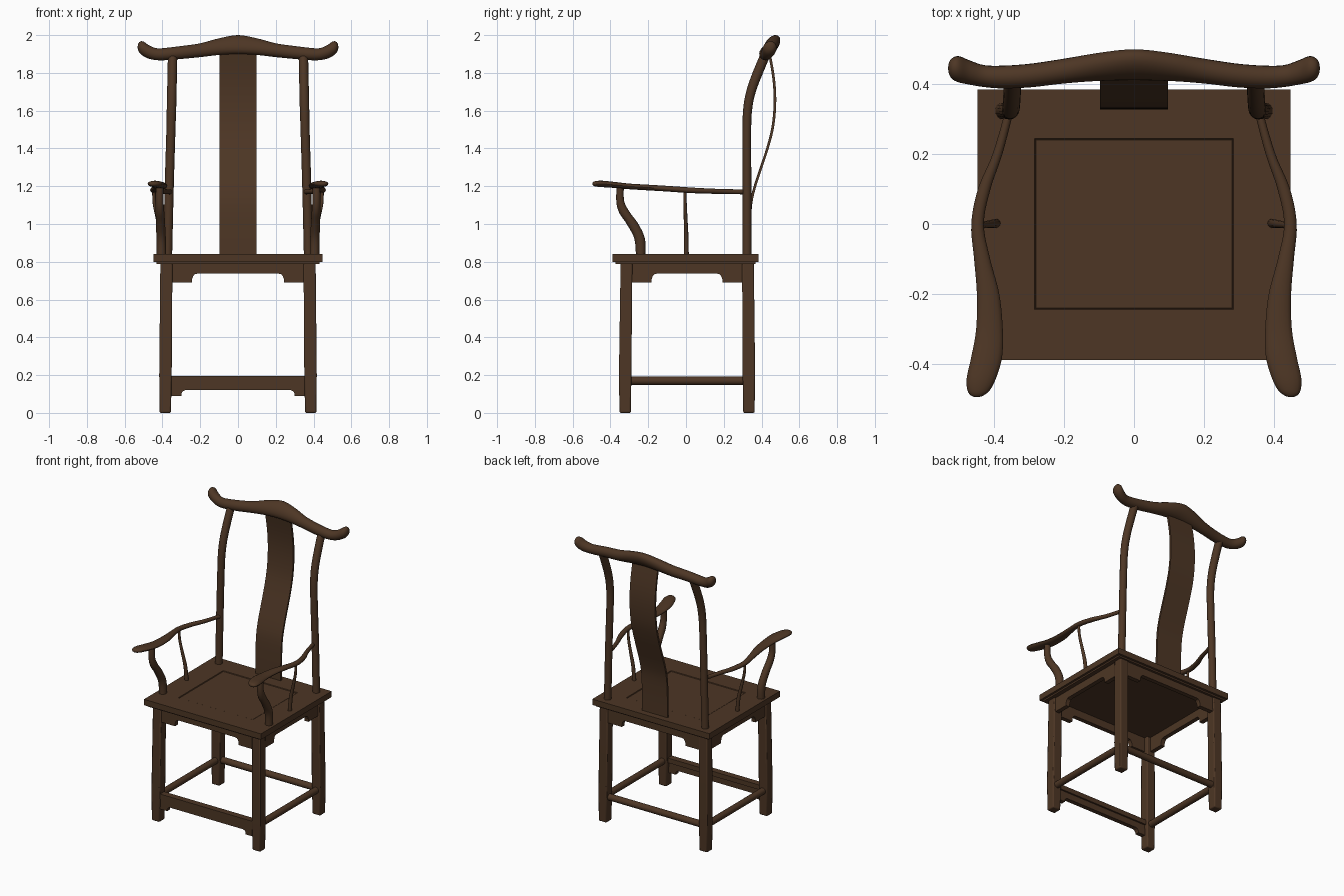
import bpy, bmesh, math
from mathutils import Vector

if "Cube" in bpy.data.objects:
    bpy.data.objects.remove(bpy.data.objects["Cube"])

wood = bpy.data.materials.new("dark brown wood")
wood.diffuse_color = (0.075, 0.037, 0.018, 1)
wood.use_nodes = True
wood.node_tree.nodes["Principled BSDF"].inputs["Base Color"].default_value = wood.diffuse_color
X, Y, Z = Vector((1, 0, 0)), Vector((0, 1, 0)), Vector((0, 0, 1))


def finish(name, bm, bevel=0.0, smooth=True):
    bmesh.ops.recalc_face_normals(bm, faces=bm.faces)
    me = bpy.data.meshes.new(name)
    bm.to_mesh(me)
    bm.free()
    me.materials.append(wood)
    ob = bpy.data.objects.new(name, me)
    bpy.context.collection.objects.link(ob)
    if bevel:
        m = ob.modifiers.new("soft edges", 'BEVEL')
        m.width, m.segments, m.limit_method = bevel, 2, 'ANGLE'
    if smooth:
        bpy.context.view_layer.objects.active = ob
        ob.select_set(True)
        bpy.ops.object.shade_smooth_by_angle(angle=math.radians(40))
        ob.select_set(False)
    return ob


def spline(rows, steps):
    """Catmull-Rom through rows of (x, y, z, half width, half depth)."""
    out = []
    for i in range(len(rows) - 1):
        a, b, c, d = (rows[max(0, min(len(rows) - 1, i + k))] for k in (-1, 0, 1, 2))
        for s in range(steps):
            t = s / steps
            out.append([0.5 * (2 * q + (r - p) * t + (2 * p - 5 * q + 4 * r - w) * t * t
                               + (3 * q - p - 3 * r + w) * t ** 3)
                        for p, q, r, w in zip(a, b, c, d)])
    return out + [list(rows[-1])]


def loft(name, rows, u=X, v=Y, sides=16, steps=5, square=False, bevel=0.0):
    bm = bmesh.new()
    if square:
        section = [(-1, -1), (1, -1), (1, 1), (-1, 1)]
    else:
        section = [(math.cos(2 * math.pi * k / sides), math.sin(2 * math.pi * k / sides))
                   for k in range(sides)]
    rings = []
    for x, y, z, a, b in spline(rows, steps):
        c = Vector((x, y, z))
        rings.append([bm.verts.new(c + u * (a * p) + v * (b * q)) for p, q in section])
    n = len(section)
    for r0, r1 in zip(rings, rings[1:]):
        for k in range(n):
            bm.faces.new((r0[k], r0[(k + 1) % n], r1[(k + 1) % n], r1[k]))
    bm.faces.new(rings[0])
    bm.faces.new(rings[-1])
    return finish(name, bm, bevel)


def board(name, half, centre, axis, thick):
    """Symmetric cut-out board from half a profile of (along, z)."""
    across = Y if axis == X else X
    profile = half + [(-a, z) for a, z in reversed(half)]
    bm = bmesh.new()
    base = Vector(centre) - across * thick / 2
    f = bm.faces.new([bm.verts.new(base + axis * a + Z * z) for a, z in profile])
    ext = bmesh.ops.extrude_face_region(bm, geom=[f])
    verts = [g for g in ext["geom"] if isinstance(g, bmesh.types.BMVert)]
    bmesh.ops.translate(bm, verts=verts, vec=across * thick)
    return finish(name, bm, smooth=False)


def box(bm, size, centre):
    vs = bmesh.ops.create_cube(bm, size=1)["verts"]
    for v in vs:
        v.co = Vector(v.co[i] * size[i] + centre[i] for i in range(3))
    return vs


# Seat frame with a grooved centre panel
bm = bmesh.new()
box(bm, (0.894, 0.772, 0.04), (0, -0.002, 0.82))
bm.faces.ensure_lookup_table()
top = max(bm.faces, key=lambda f: f.calc_center_median().z)
bmesh.ops.inset_region(bm, faces=[top], thickness=0.15)
for v in top.verts:
    v.co.x = math.copysign(0.285, v.co.x)
    v.co.y = math.copysign(0.245, v.co.y)
bmesh.ops.inset_region(bm, faces=[top], thickness=0.004, depth=-0.006)
bmesh.ops.inset_region(bm, faces=[top], thickness=0.004, depth=0.003)
finish("seat", bm, smooth=False)
bm = bmesh.new()
box(bm, (0.865, 0.742, 0.014), (0, -0.002, 0.796))
finish("seat_lower_lip", bm, smooth=False)

# Square legs, slightly splayed
for s, side in ((-1, "left"), (1, "right")):
    for y0, y1, end in ((-0.322, -0.315, "front"), (0.333, 0.328, "back")):
        loft(f"{end}_leg_{side}", [(s * 0.385, y0, 0, 0.030, 0.030),
                                   (s * 0.384, y0, 0.2, 0.033, 0.033),
                                   (s * 0.379, y1, 0.8, 0.032, 0.031)],
             square=True, steps=1, bevel=0.007)

# Shaped aprons under the seat
def apron_half(length, c):
    return [(length, 0.795), (length, 0.69), (c, 0.69), (c, 0.708),
            (c - 0.006, 0.725), (c - 0.014, 0.734), (c - 0.028, 0.737)]

board("front_apron", apron_half(0.36, 0.243), (0, -0.325, 0), X, 0.03)
board("back_apron", apron_half(0.36, 0.243), (0, 0.338, 0), X, 0.03)
for s, side in ((-1, "left"), (1, "right")):
    board(f"side_apron_{side}", apron_half(0.31, 0.187), (s * 0.388, 0.005, 0), Y, 0.03)

# Foot rail with small brackets, and round stretchers
board("front_foot_rail", [(0.36, 0.165), (0.36, 0.09), (0.30, 0.09), (0.30, 0.103),
                          (0.293, 0.114), (0.28, 0.12)], (0, -0.33, 0), X, 0.03)
bm = bmesh.new()
box(bm, (0.72, 0.044, 0.033), (0, -0.326, 0.179))
finish("front_foot_bar", bm, smooth=False)
loft("back_stretcher", [(-0.37, 0.333, 0.17, 0.022, 0.022), (0.37, 0.333, 0.17, 0.022, 0.022)],
     u=Y, v=Z, steps=1)
for s, side in ((-1, "left"), (1, "right")):
    loft(f"side_stretcher_{side}", [(s * 0.384, -0.31, 0.17, 0.022, 0.022),
                                    (s * 0.384, 0.32, 0.17, 0.022, 0.022)], u=X, v=Z, steps=1)

for s, side in ((-1, "left"), (1, "right")):
    # Back posts bending rearward at the top
    loft(f"back_post_{side}", [(s * 0.373, 0.323, 0.82, 0.024, 0.024),
                               (s * 0.364, 0.323, 1.2, 0.024, 0.023),
                               (s * 0.355, 0.322, 1.5, 0.024, 0.023),
                               (s * 0.352, 0.328, 1.62, 0.025, 0.024),
                               (s * 0.350, 0.347, 1.71, 0.025, 0.026),
                               (s * 0.348, 0.380, 1.8, 0.025, 0.028),
                               (s * 0.346, 0.422, 1.9, 0.025, 0.028)])
    # Armrests: thin at the post, broad flat hand ends
    loft(f"armrest_{side}", [(s * 0.358, 0.315, 1.170, 0.012, 0.013),
                             (s * 0.390, 0.20, 1.172, 0.014, 0.013),
                             (s * 0.428, 0.10, 1.175, 0.018, 0.014),
                             (s * 0.447, 0.0, 1.180, 0.018, 0.015),
                             (s * 0.434, -0.10, 1.187, 0.023, 0.015),
                             (s * 0.417, -0.20, 1.193, 0.032, 0.015),
                             (s * 0.413, -0.30, 1.199, 0.038, 0.015),
                             (s * 0.421, -0.38, 1.207, 0.044, 0.016),
                             (s * 0.436, -0.44, 1.212, 0.042, 0.017),
                             (s * 0.444, -0.475, 1.213, 0.032, 0.015),
                             (s * 0.448, -0.490, 1.213, 0.018, 0.010),
                             (s * 0.449, -0.495, 1.213, 0.004, 0.003)], u=X, v=Z)
    # S-shaped front arm supports
    loft(f"front_arm_support_{side}", [(s * 0.405, -0.240, 0.82, 0.025, 0.025),
                                       (s * 0.407, -0.245, 0.92, 0.025, 0.028),
                                       (s * 0.410, -0.283, 1.0, 0.024, 0.031),
                                       (s * 0.413, -0.325, 1.06, 0.023, 0.029),
                                       (s * 0.415, -0.348, 1.12, 0.021, 0.021),
                                       (s * 0.415, -0.348, 1.2, 0.020, 0.019)])
    # Slender middle arm spindles
    loft(f"arm_spindle_{side}", [(s * 0.393, 0.002, 0.82, 0.013, 0.013),
                                 (s * 0.403, 0.001, 0.93, 0.012, 0.012),
                                 (s * 0.426, -0.002, 1.03, 0.010, 0.010),
                                 (s * 0.443, -0.005, 1.11, 0.009, 0.009),
                                 (s * 0.446, -0.006, 1.18, 0.008, 0.008)], sides=12)

# Curved back splat
splat = [(0.334, 0.82), (0.335, 0.95), (0.343, 1.1), (0.365, 1.2), (0.398, 1.3), (0.431, 1.4),
         (0.457, 1.5), (0.469, 1.6), (0.470, 1.7), (0.460, 1.8), (0.440, 1.91)]
loft("back_splat", [(0, y, z, 0.097, 0.007) for y, z in splat], square=True, steps=4)

# Yoke-shaped top rail, tilted back, with upturned round ends
half = [(0.0, 0.455, 1.950, 0.057, 0.035), (0.10, 0.449, 1.939, 0.049, 0.035),
        (0.20, 0.437, 1.920, 0.038, 0.034), (0.30, 0.424, 1.908, 0.035, 0.033),
        (0.38, 0.420, 1.900, 0.033, 0.032), (0.43, 0.423, 1.899, 0.032, 0.031),
        (0.47, 0.433, 1.910, 0.036, 0.034), (0.50, 0.442, 1.927, 0.040, 0.036),
        (0.518, 0.444, 1.934, 0.033, 0.030), (0.528, 0.445, 1.936, 0.019, 0.018),
        (0.531, 0.445, 1.936, 0.004, 0.004)]
rows = [(-r[0],) + r[1:] for r in reversed(half[1:])] + half
loft("top_rail", rows, u=Vector((0, 0.6, 0.8)), v=Vector((0, 0.8, -0.6)), sides=20)
